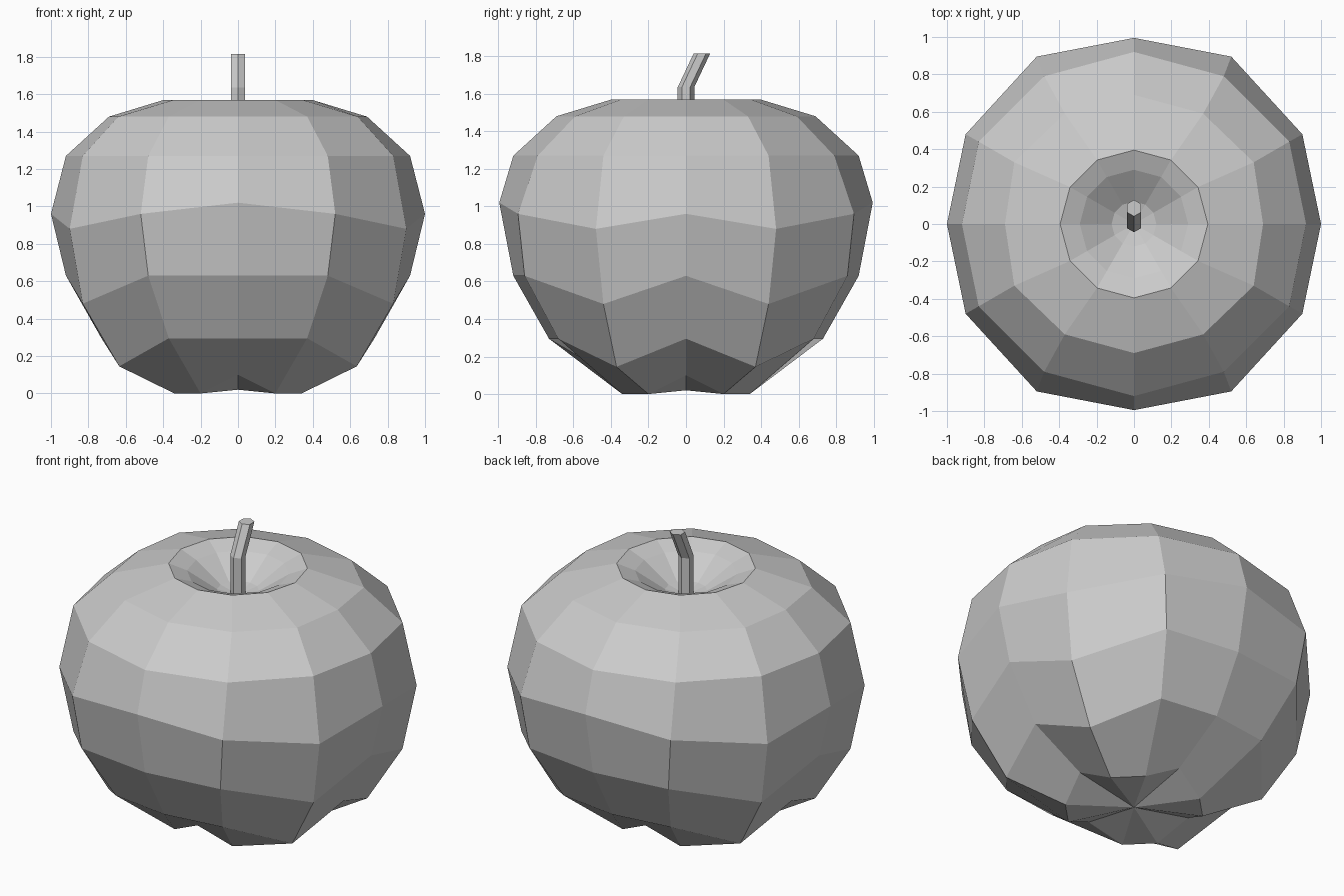
import bpy, bmesh, math

if "Cube" in bpy.data.objects:
    bpy.data.objects.remove(bpy.data.objects["Cube"])

def round_ring(r, z):
    """Quarter of a regular 12-sided ring, at 0, 30, 60 and 90 degrees."""
    return [(r * math.cos(math.radians(a)), r * math.sin(math.radians(a)), z)
            for a in (0, 30, 60, 90)]

def full_ring(q):
    """Mirror a quarter ring in x and y to get all 12 points."""
    half = q + [(-x, y, z) for x, y, z in q[2::-1]]
    return half + [(x, -y, z) for x, y, z in half[5:0:-1]]

def loft(name, rings, start=None, end=None):
    """Skin rings of points; each end is a pole point or a flat cap."""
    bm = bmesh.new()
    loops = [[bm.verts.new(p) for p in ring] for ring in rings]
    n = len(loops[0])
    for a, b in zip(loops, loops[1:]):
        for i in range(n):
            j = (i + 1) % n
            bm.faces.new((a[i], a[j], b[j], b[i]))
    for loop, pole in ((loops[0], start), (loops[-1], end)):
        if pole:
            v = bm.verts.new(pole)
            for i in range(n):
                bm.faces.new((loop[i], loop[(i + 1) % n], v))
        else:
            bm.faces.new(loop)
    bmesh.ops.recalc_face_normals(bm, faces=bm.faces)
    mesh = bpy.data.meshes.new(name)
    bm.to_mesh(mesh)
    bm.free()
    obj = bpy.data.objects.new(name, mesh)
    bpy.context.collection.objects.link(obj)
    return obj

# Apple body: four-lobed underside, wavy belly, round shoulder and stem hollow
quarters = [
    [(0.40, 0, 0.10), (0.34, 0.20, 0), (0.20, 0.34, 0), (0, 0.40, 0.10)],
    [(0.73, 0, 0.295), (0.635, 0.37, 0.145), (0.37, 0.68, 0.295), (0, 0.73, 0.295)],
    [(0.92, 0, 0.63), (0.83, 0.44, 0.48), (0.48, 0.86, 0.63), (0, 0.92, 0.63)],
    [(1.0, 0, 0.96), (0.90, 0.48, 0.88), (0.52, 0.895, 0.96), (0, 0.995, 1.02)],
    [(0.92, 0, 1.27), (0.83, 0.44, 1.27), (0.48, 0.79, 1.27), (0, 0.92, 1.27)],
    [(0.69, 0, 1.48), (0.64, 0.33, 1.48), (0.37, 0.59, 1.48), (0, 0.69, 1.48)],
    round_ring(0.395, 1.57),
    round_ring(0.29, 1.53),
    round_ring(0.12, 1.42),
]
loft("apple_body", [full_ring(q) for q in quarters], (0, 0, 0.02), (0, 0, 1.39))

# Stem: six-sided, bent towards the back
def hexagon(y, z, r=0.044):
    return [(r * math.sin(k * math.pi / 3), y + r * math.cos(k * math.pi / 3), z)
            for k in range(6)]

loft("stem", [hexagon(0, 1.37), hexagon(0, 1.635), hexagon(0.085, 1.815)])
